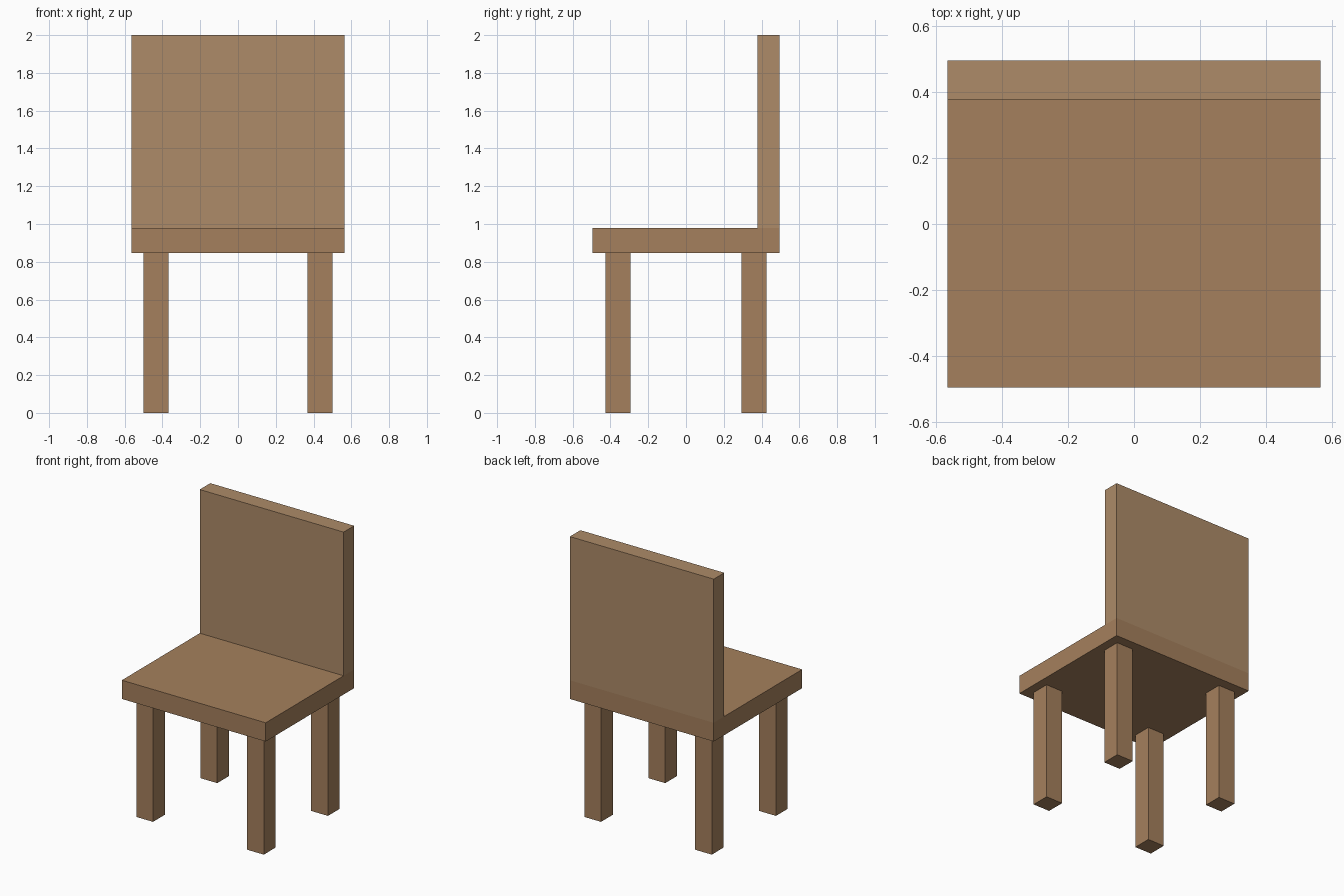
import bpy

if "Cube" in bpy.data.objects:
    bpy.data.objects.remove(bpy.data.objects["Cube"])


def material(name, color):
    mat = bpy.data.materials.new(name)
    mat.diffuse_color = color
    mat.use_nodes = True
    mat.node_tree.nodes["Principled BSDF"].inputs["Base Color"].default_value = mat.diffuse_color
    return mat


def box(name, low, high, mat):
    """Axis-aligned box between two corners."""
    center = [(a + b) / 2 for a, b in zip(low, high)]
    bpy.ops.mesh.primitive_cube_add(size=1, location=center)
    obj = bpy.context.object
    obj.name = name
    obj.scale = [b - a for a, b in zip(low, high)]
    bpy.ops.object.transform_apply(location=False, rotation=False, scale=True)
    obj.data.materials.append(mat)
    return obj


wood = material("wood", (0.376, 0.216, 0.109, 1))
light_wood = material("light wood", (0.418, 0.258, 0.138, 1))

W, D = 0.565, 0.496            # half width and half depth
SEAT_LOW, SEAT_TOP = 0.847, 0.98

# Seat slab and upright backrest along its rear edge
box("seat", (-W, -D, SEAT_LOW), (W, D, SEAT_TOP), wood)
box("backrest", (-W, 0.378, SEAT_TOP), (W, D, 2.0), light_wood)

# Four square legs, inset from the seat edges
LEG_X, LEG_Y, HALF = 0.435, 0.36, 0.066
for y_name, sy in (("front", -1), ("back", 1)):
    for x_name, sx in (("left", -1), ("right", 1)):
        x, y = sx * LEG_X, sy * LEG_Y
        box(f"{y_name}_{x_name}_leg", (x - HALF, y - HALF, 0),
            (x + HALF, y + HALF, SEAT_LOW), wood)
